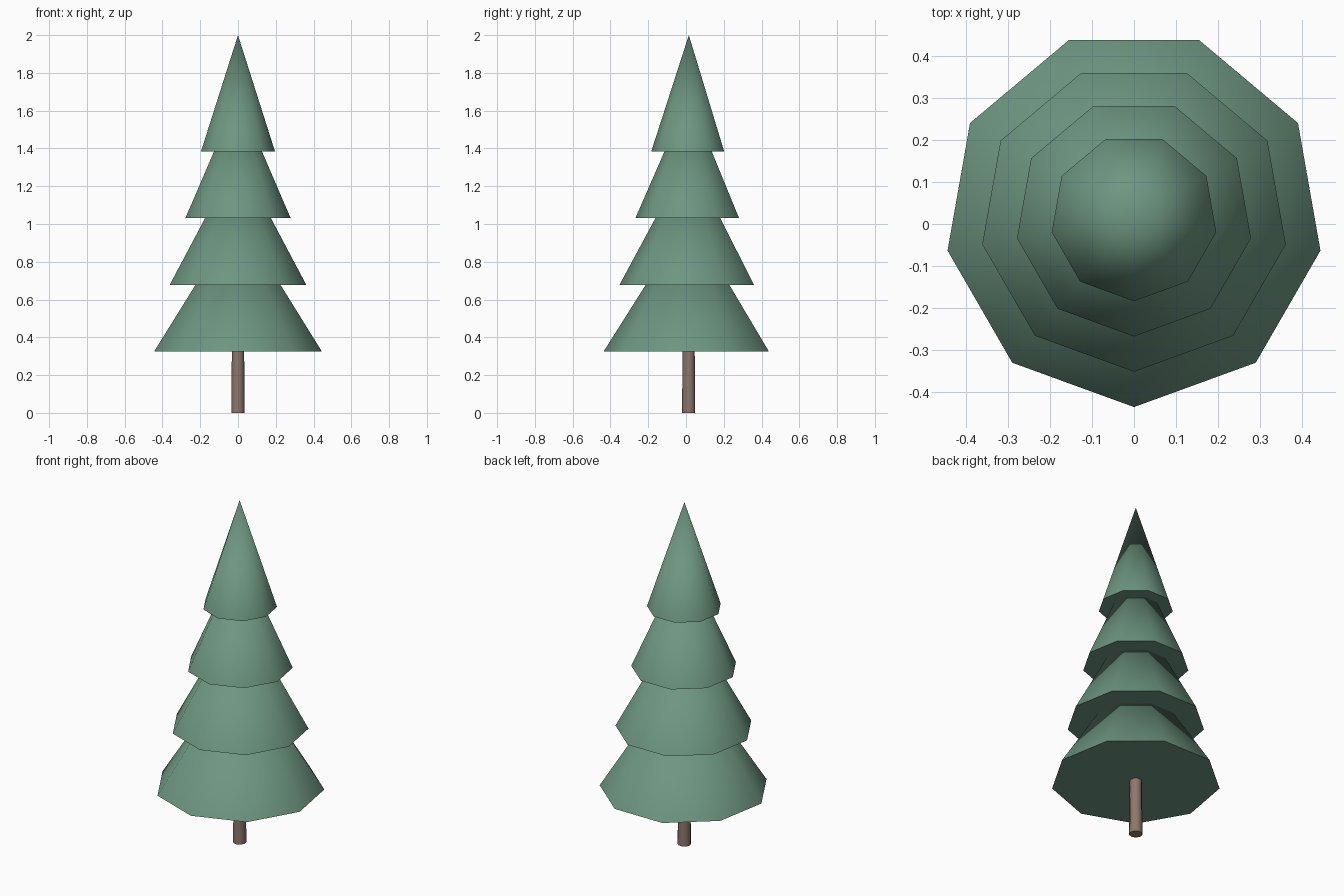
import bpy, bmesh, math

if "Cube" in bpy.data.objects:
    bpy.data.objects.remove(bpy.data.objects["Cube"])

SIDES = 9
AXIS_Y = 0.015  # the odd-sided outline puts the axis slightly off centre


def material(name, rgb):
    m = bpy.data.materials.new(name)
    m.diffuse_color = (*rgb, 1.0)
    m.use_nodes = True
    m.node_tree.nodes["Principled BSDF"].inputs["Base Color"].default_value = m.diffuse_color
    return m


def taper(name, z0, z1, r0, r1, mat):
    """Closed nine-sided cone or frustum with one corner facing the front."""
    bm = bmesh.new()

    def ring(r, z):
        if r == 0:
            return [bm.verts.new((0, 0, z))]
        angles = [-math.pi / 2 + i * math.tau / SIDES for i in range(SIDES)]
        return [bm.verts.new((r * math.cos(a), r * math.sin(a), z)) for a in angles]

    low, top = ring(r0, z0), ring(r1, z1)
    bm.faces.new(low[::-1])
    if len(top) > 1:
        bm.faces.new(top)
    for i in range(SIDES):
        j = (i + 1) % SIDES
        if len(top) > 1:
            bm.faces.new((low[i], low[j], top[j], top[i]))
        else:
            bm.faces.new((low[i], low[j], top[0]))
    me = bpy.data.meshes.new(name)
    bm.to_mesh(me)
    bm.free()
    me.materials.append(mat)
    ob = bpy.data.objects.new(name, me)
    ob.location.y = AXIS_Y
    bpy.context.collection.objects.link(ob)
    bpy.ops.object.select_all(action='DESELECT')
    ob.select_set(True)
    bpy.context.view_layer.objects.active = ob
    bpy.ops.object.shade_smooth_by_angle(angle=math.radians(50))
    return ob


green = material("needle green", (0.155, 0.305, 0.22))
brown = material("bark brown", (0.27, 0.185, 0.15))

# trunk
taper("trunk", 0.0, 0.34, 0.036, 0.033, brown)

# four overlapping foliage tiers, shrinking upwards
for i in range(4):
    z = 0.325 + 0.353 * i
    height = 0.715 - 0.033 * i
    tip = 2.0 if i == 3 else z + height
    taper(f"foliage_tier_{i + 1}", z, tip, 0.451 - 0.084 * i, 0.0, green)
